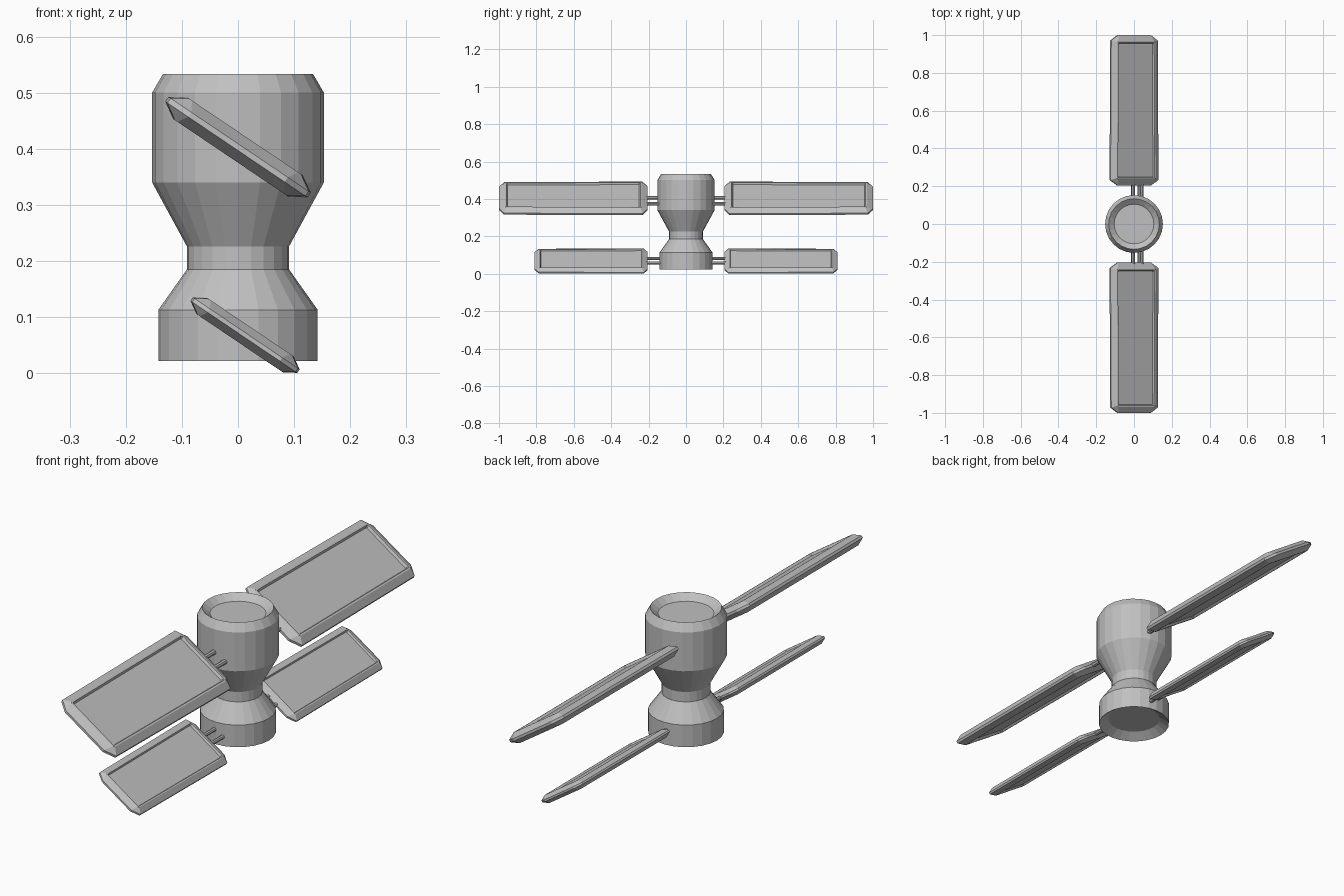
import bpy, bmesh, math
from mathutils import Vector

if "Cube" in bpy.data.objects:
    bpy.data.objects.remove(bpy.data.objects["Cube"])

grey = bpy.data.materials.new("light_grey")
grey.diffuse_color = (0.53, 0.53, 0.53, 1)
grey.use_nodes = True
grey.node_tree.nodes["Principled BSDF"].inputs["Base Color"].default_value = grey.diffuse_color
TILT = math.radians(34)
ACROSS = Vector((math.cos(TILT), 0, -math.sin(TILT)))   # across a tilted panel
NORMAL = Vector((math.sin(TILT), 0, math.cos(TILT)))    # out of a tilted panel


def finish(bm, name):
    bmesh.ops.recalc_face_normals(bm, faces=bm.faces[:])
    mesh = bpy.data.meshes.new(name)
    bm.to_mesh(mesh)
    bm.free()
    mesh.materials.append(grey)
    obj = bpy.data.objects.new(name, mesh)
    bpy.context.collection.objects.link(obj)
    return obj


def skin(bm, loops):
    """Bridge a stack of closed point loops and cap both ends."""
    rings = [[bm.verts.new(p) for p in loop] for loop in loops]
    for a, b in zip(rings, rings[1:]):
        n = len(a)
        for i in range(n):
            j = (i + 1) % n
            bm.faces.new((a[i], a[j], b[j], b[i]))
    bm.faces.new(rings[0])
    bm.faces.new(rings[-1])


# Hub: turned hourglass with a shallow dish in each end
def circle(r, z, n=24):
    return [(r * math.cos(2 * math.pi * i / n), r * math.sin(2 * math.pi * i / n), z)
            for i in range(n)]


profile = [(0.104, 0.046), (0.142, 0.022), (0.142, 0.113), (0.091, 0.185),
           (0.091, 0.226), (0.153, 0.34), (0.153, 0.50), (0.134, 0.533),
           (0.105, 0.509)]
bm = bmesh.new()
skin(bm, [circle(r, z) for r, z in profile])
finish(bm, "hub_body")


# Panel: bevelled slab with clipped corners and a recessed face inside a thin rim
def octagon(centre, side, hw, hl, cut_u, cut_y, n, taper=1.0):
    pts = [(hw - cut_u, hl), (hw, hl - cut_y), (hw, cut_y - hl), (hw - cut_u, -hl),
           (cut_u - hw, -hl), (-hw, cut_y - hl), (-hw, hl - cut_y), (cut_u - hw, hl)]
    out = []
    for u, y in pts:
        if y > 0:
            u *= taper
        p = centre + ACROSS * u + NORMAL * n
        out.append((p.x, side * (centre.y + y), p.z))
    return out


def panel(name, centre, side, half_len, s):
    def ring(hw, inset, cu, cy, n, t=0.97):
        return octagon(centre, side, hw * s, half_len - inset * s,
                       cu * s, cy * s, n * s, t)
    half = [(0.112, 0.045, 0.004, 0.004, 0.013),   # recessed face
            (0.117, 0.039, 0.004, 0.004, 0.023),   # inner rim
            (0.124, 0.032, 0.006, 0.006, 0.023),   # outer rim
            (0.153, 0.000, 0.046, 0.028, 0.005)]   # outer edge
    loops = [ring(*h) for h in half]
    loops += [ring(*h[:4], -h[4]) for h in reversed(half)]
    bm = bmesh.new()
    skin(bm, loops)
    finish(bm, name)


# Struts: pairs of thin rods joining the hub to a panel
def strut(name, x, z, side, r, y0, y1):
    bm = bmesh.new()
    skin(bm, [[(x + r * math.cos(k * math.pi / 4), side * y,
                z + r * math.sin(k * math.pi / 4)) for k in range(8)]
              for y in (y0, y1)])
    finish(bm, name)


# (label, x, z, inner y, outer y, scale)
for label, cx, cz, y0, y1, s in (("upper", 0.0, 0.403, 0.205, 1.0, 1.0),
                                 ("lower", 0.0125, 0.068, 0.205, 0.81, 0.75)):
    for side, where in ((-1, "front"), (1, "back")):
        centre = Vector((cx, (y0 + y1) / 2, cz))
        panel(f"{label}_{where}_panel", centre, side, (y1 - y0) / 2, s)
        for i, u in enumerate((-0.004, 0.05) if s == 1 else (-0.025, 0.017)):
            p = centre + ACROSS * u
            strut(f"{label}_{where}_strut_{i + 1}", p.x, p.z, side, 0.0095 * s ** 0.5,
                  0.12, y0 + 0.03)
